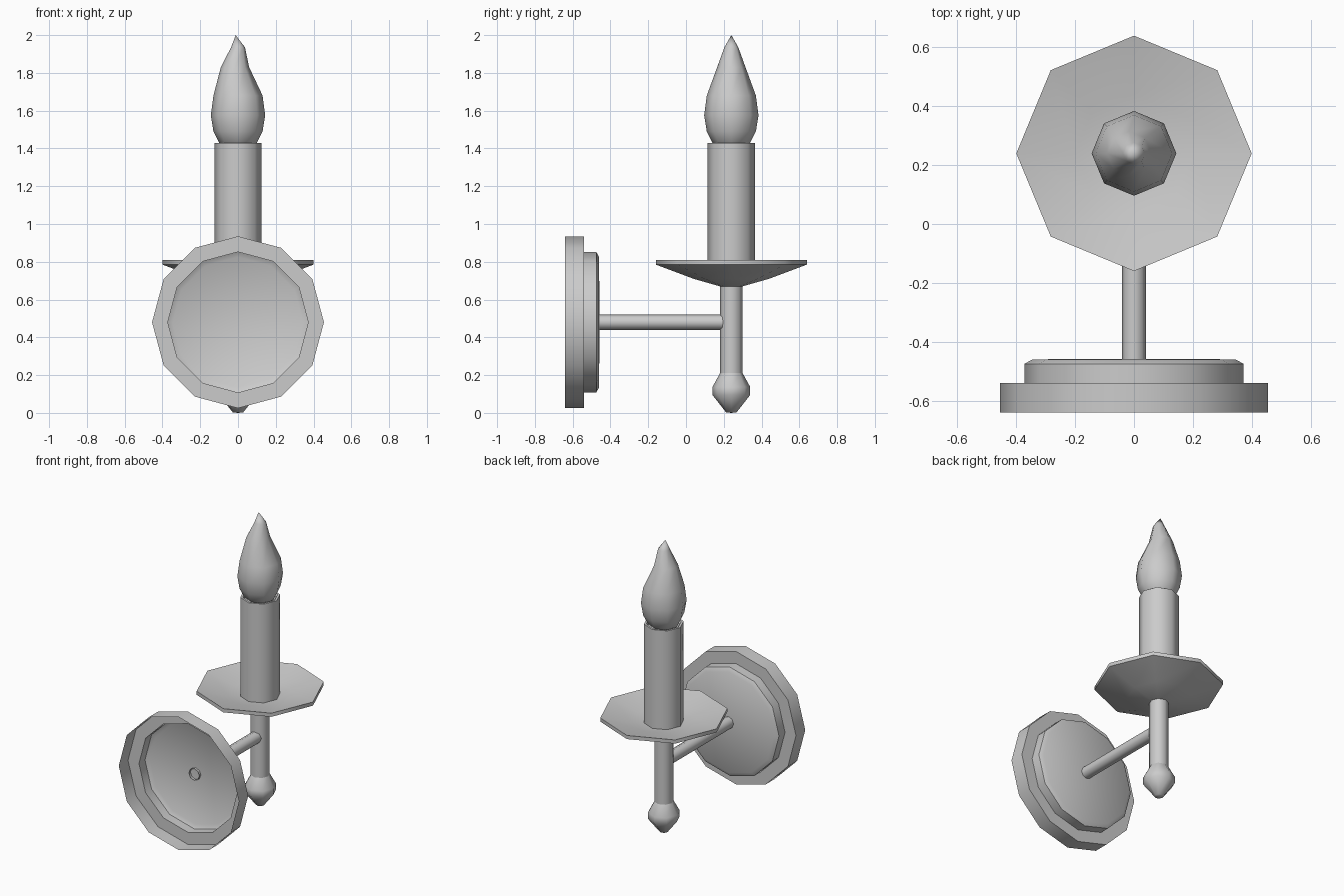
import bpy
from math import sin, cos, tau, radians

if "Cube" in bpy.data.objects:
    bpy.data.objects.remove(bpy.data.objects["Cube"])

POST_Y = 0.24   # vertical axis of the candle
PLATE_Z = 0.48  # height of the wall plate and arm


def lathe(name, profile, sides, origin, along_y=False):
    """Revolve (radius, height[, sideways shift]) points, listed from low to high."""
    verts, faces, rings = [], [], []
    for r, h, *shift in profile:
        dx = shift[0] if shift else 0
        ring = []
        for i in range(sides if r else 1):
            a = tau * i / sides
            x, y, z = r * cos(a) + dx, r * sin(a), h
            if along_y:
                y, z = z, -y
            ring.append(len(verts))
            verts.append((x, y, z))
        rings.append(ring)
    for lo, hi in zip(rings, rings[1:]):
        for i in range(sides):
            j = (i + 1) % sides
            if len(lo) == 1:
                faces.append((lo[0], hi[j], hi[i]))
            elif len(hi) == 1:
                faces.append((lo[i], lo[j], hi[0]))
            else:
                faces.append((lo[i], lo[j], hi[j], hi[i]))
    mesh = bpy.data.meshes.new(name)
    mesh.from_pydata(verts, [], faces)
    obj = bpy.data.objects.new(name, mesh)
    obj.location = origin
    bpy.context.collection.objects.link(obj)
    bpy.ops.object.select_all(action='DESELECT')
    obj.select_set(True)
    bpy.context.view_layer.objects.active = obj
    bpy.ops.object.shade_smooth_by_angle(angle=radians(50))
    return obj


wall = (0, 0, PLATE_Z)
post = (0, POST_Y, 0)

# Stepped wall plate: a shell, open at the wall side
lathe("wall_plate", [(0.455, -0.64), (0.455, -0.54), (0.372, -0.54),
                     (0.372, -0.475), (0.345, -0.46), (0, -0.458)], 12, wall, True)

# Arm, its open end just poking through the plate
lathe("arm", [(0.04, -0.475), (0.04, 0.2)], 8, wall, True)

# Stem with the turned finial below
lathe("stem", [(0.06, 0.2), (0.06, 0.69)], 8, post)
lathe("finial", [(0, 0), (0.028, 0.003), (0.1, 0.095), (0.1, 0.137),
                 (0.06, 0.21), (0, 0.21)], 8, post)

# Shallow drip dish
lathe("drip_dish", [(0, 0.67), (0.06, 0.67), (0.2, 0.71), (0.4, 0.785),
                    (0.4, 0.81), (0.2, 0.762), (0, 0.74)], 8, post)

# Candle sleeve with slightly sunken top
lathe("candle", [(0.125, 0.735), (0.125, 1.43), (0.11, 1.43), (0.1, 1.415),
                 (0, 1.415)], 8, post)

# Flame bulb with a bent tip
lathe("flame_bulb", [(0.07, 1.405), (0.1, 1.43), (0.13, 1.49), (0.144, 1.575),
                     (0.13, 1.68), (0.075, 1.83, -0.016), (0.037, 1.935, 0),
                     (0, 2.0, -0.012)], 8, post)
